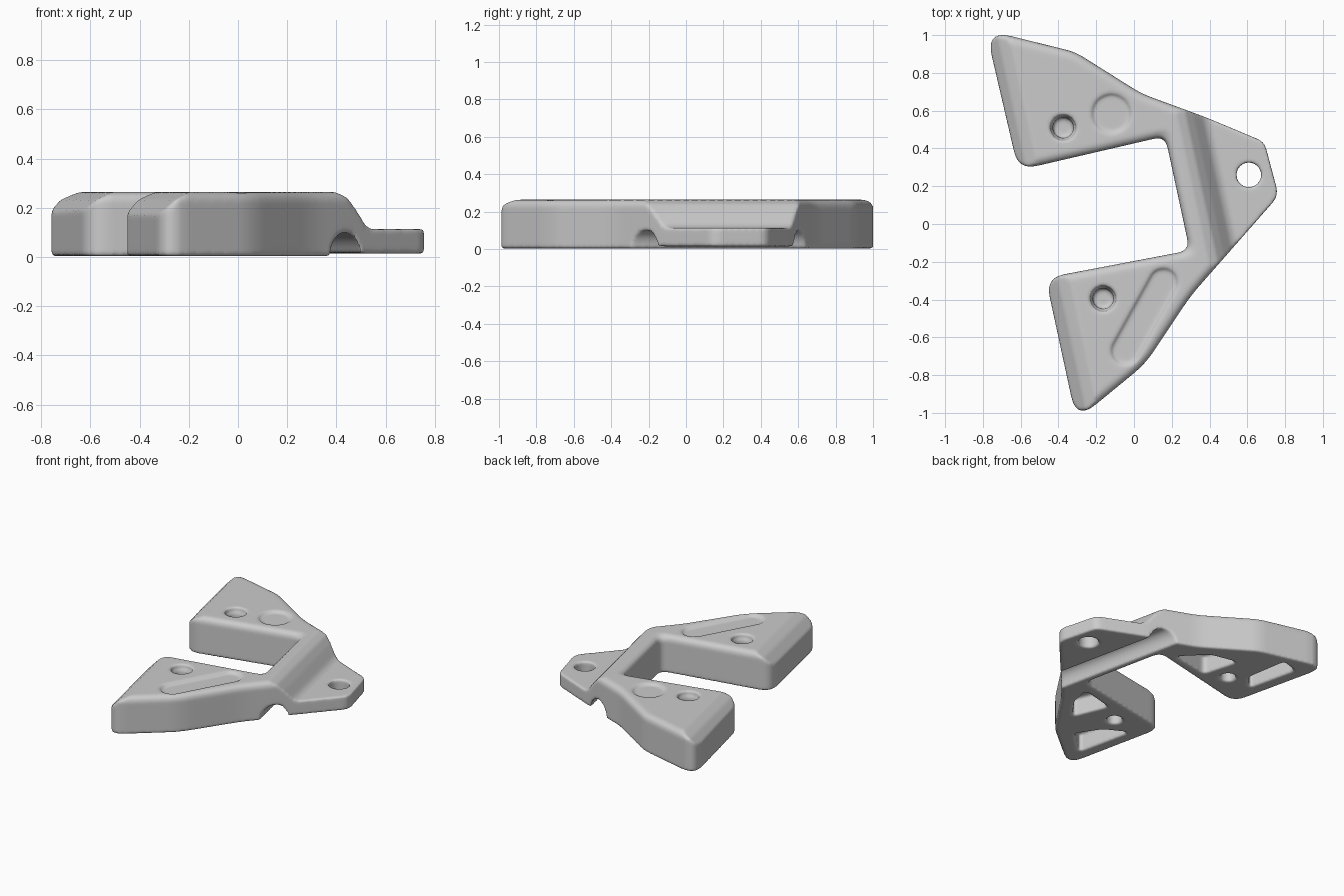
import bpy, bmesh, math
from mathutils import Vector

if "Cube" in bpy.data.objects:
    bpy.data.objects.remove(bpy.data.objects["Cube"])

# Slanted axes: N runs across the bridge, B along it
N = Vector((0.977, 0.212, 0))
B = Vector((0.212, -0.977, 0))
UP = Vector((0, 0, 1))


def loft(name, rings):
    """Closed solid through a stack of rings with equal point counts."""
    bm = bmesh.new()
    rows = [[bm.verts.new(p) for p in ring] for ring in rings]
    n = len(rows[0])
    for lo, hi in zip(rows, rows[1:]):
        for i in range(n):
            j = (i + 1) % n
            bm.faces.new((lo[i], lo[j], hi[j], hi[i]))
    bm.faces.new(rows[0][::-1])
    bm.faces.new(rows[-1])
    bm.normal_update()
    if bm.calc_volume(signed=True) < 0:
        bmesh.ops.reverse_faces(bm, faces=bm.faces[:])
    mesh = bpy.data.meshes.new(name)
    bm.to_mesh(mesh)
    bm.free()
    ob = bpy.data.objects.new(name, mesh)
    bpy.context.collection.objects.link(ob)
    return ob


def rounded(pts, radii, steps=6):
    """Round every corner of a 2D outline by its own radius."""
    result = []
    for i, p in enumerate(pts):
        p, a, b = Vector(p), Vector(pts[i - 1]), Vector(pts[(i + 1) % len(pts)])
        p0 = p + (a - p).normalized() * min(radii[i], (a - p).length * 0.4)
        p1 = p + (b - p).normalized() * min(radii[i], (b - p).length * 0.4)
        for k in range(steps + 1):
            t = k / steps
            result.append(p0 * (1 - t) ** 2 + p * 2 * t * (1 - t) + p1 * t * t)
    return result


def inset(pts, d):
    """Move a clockwise 2D outline inwards."""
    result = []
    for i, p in enumerate(pts):
        p = Vector(p)
        e1 = (p - Vector(pts[i - 1])).normalized()
        e2 = (Vector(pts[(i + 1) % len(pts)]) - p).normalized()
        n1, n2 = Vector((e1.y, -e1.x)), Vector((e2.y, -e2.x))
        result.append(p + (n1 + n2) * d / (1 + n1.dot(n2)))
    return result


def at(pts, z):
    return [(p[0], p[1], z) for p in pts]


def flat(name, pts, z0, z1):
    return loft(name, [at(pts, z0), at(pts, z1)])


def along(name, profile, t0, t1):
    """Sweep an (across, height) profile along the bridge direction."""
    return loft(name, [[N * s + UP * z + B * t for s, z in profile] for t in (t0, t1)])


def capsule(p, q, r):
    """Outline of a slot; a circle when both ends coincide."""
    p, q = Vector(p), Vector(q)
    d = q - p
    a0 = math.atan2(d.y, d.x) + math.pi / 2
    return [c + Vector((math.cos(a), math.sin(a))) * r
            for c, start in ((p, a0), (q, a0 + math.pi))
            for a in (start + math.pi * (k + 0.5) / 16 for k in range(16))]


def baked(ob):
    """Mesh of the object with its modifiers applied."""
    bpy.context.view_layer.update()
    deps = bpy.context.evaluated_depsgraph_get()
    return bpy.data.meshes.new_from_object(ob.evaluated_get(deps))


def volume(mesh):
    bm = bmesh.new()
    bm.from_mesh(mesh)
    v = bm.calc_volume()
    bm.free()
    return v


def cut(ob, cutter):
    """Subtract the cutter, trying another solver if one fails."""
    cutter.hide_render = True
    before = volume(ob.data)
    for solver in ('EXACT', 'MANIFOLD', 'FLOAT'):
        m = ob.modifiers.new("cut", 'BOOLEAN')
        m.operation, m.solver, m.object = 'DIFFERENCE', solver, cutter
        mesh = baked(ob)
        ob.modifiers.clear()
        if before * 0.6 < volume(mesh) < before * 0.99999:
            ob.data = mesh
            break
    bpy.data.objects.remove(cutter)


# Main plate: two arms, bridge and tab as (x, y, corner radius), with a rounded top rim
corners = [(-0.785, 1.028, 0.14), (-0.31, 0.91, 0.05), (0.04, 0.69, 0.06), (0.38, 0.565, 0.04),
           (0.69, 0.435, 0.04), (0.766, 0.15, 0.05), (0.52, -0.13, 0.05), (0.3, -0.38, 0.08),
           (0.06, -0.74, 0.08), (-0.305, -1.04, 0.13), (-0.468, -0.285, 0.1), (0.295, -0.14, 0.06),
           (0.165, 0.465, 0.06), (-0.612, 0.285, 0.1)]
outline, radii = [c[:2] for c in corners], [c[2] for c in corners]
body = loft("bracket_body", [at(rounded(inset(outline, d), radii), z) for d, z in
                             ((0, 0.003), (0, 0.229), (0.01, 0.252), (0.035, 0.264))])

# Ramp from the bridge down to the tab
cut(body, along("ramp_cutter", [(0.32, 0.30), (0.345, 0.262), (0.39, 0.242), (0.43, 0.198),
                                (0.48, 0.13), (0.51, 0.113), (0.9, 0.113), (0.9, 0.30)], -1.3, 1.3))
# Step under the tab
cut(body, along("tab_step_cutter", [(0.45, -0.1), (0.45, 0.014), (0.9, 0.014), (0.9, -0.1)], -1.3, 1.3))
# Sloped ends of the arms
for s, t0, t1 in ((-0.545, -1.3, 0), (-0.507, 0, 1.3)):
    cut(body, along("end_slope_cutter", [(s - 0.1, 0.09), (s, 0.185), (s + 0.05, 0.233), (s + 0.11, 0.262),
                                         (s + 0.2, 0.30), (s - 0.1, 0.30)], t0, t1))
# Arched tunnel under the bridge
arch = [(0.38 + 0.075 * math.cos(math.pi * k / 14), 0.1 * math.sin(math.pi * k / 14)) for k in range(15)]
cut(body, along("tunnel_cutter", [(0.455, -0.1)] + arch + [(0.305, -0.1)], -1.0, 1.0))
# Blind screw holes from above and below, and the open tab hole
for c in ((-0.375, 0.51), (-0.163, -0.395)):
    cut(body, flat("hole_cutter", capsule(c, c, 0.05), -0.1, 0.13))
    cut(body, flat("hole_cutter", capsule(c, c, 0.055), 0.17, 0.4))
    cut(body, flat("countersink_cutter", capsule(c, c, 0.068), 0.225, 0.4))
cut(body, flat("tab_hole_cutter", capsule((0.608, 0.26), (0.608, 0.26), 0.066), -0.1, 0.4))
# Shallow recesses on top
cut(body, flat("round_recess_cutter", capsule((-0.12, 0.585), (-0.12, 0.585), 0.105), 0.248, 0.4))
cut(body, flat("slot_recess_cutter", capsule((0.155, -0.31), (-0.045, -0.67), 0.078), 0.246, 0.4))
# Pockets underneath
for pts in ([(0.06, 0.5), (-0.22, 0.45), (-0.29, 0.7), (-0.1, 0.66)],
            [(-0.48, 0.6), (-0.53, 0.9), (-0.65, 0.86), (-0.565, 0.5)],
            [(-0.25, -0.86), (-0.34, -0.46), (-0.19, -0.54), (-0.08, -0.7)],
            [(0.22, -0.23), (-0.02, -0.29), (0.08, -0.53), (0.19, -0.38)]):
    cut(body, flat("pocket_cutter", rounded(pts, [0.03] * 4), -0.1, 0.13))

# Even, softly rounded cast surface (plain sharp-edged body if remeshing is unavailable)
rm = body.modifiers.new("remesh", 'REMESH')
rm.mode, rm.voxel_size, rm.use_smooth_shade = 'VOXEL', 0.01, True
sm = body.modifiers.new("soften", 'SMOOTH')
sm.factor, sm.iterations = 0.5, 6
soft = baked(body)
body.modifiers.clear()
if len(soft.polygons) > 1000:
    body.data = soft
bpy.context.view_layer.objects.active = body
body.select_set(True)
bpy.ops.object.shade_smooth_by_angle(angle=math.radians(50))
